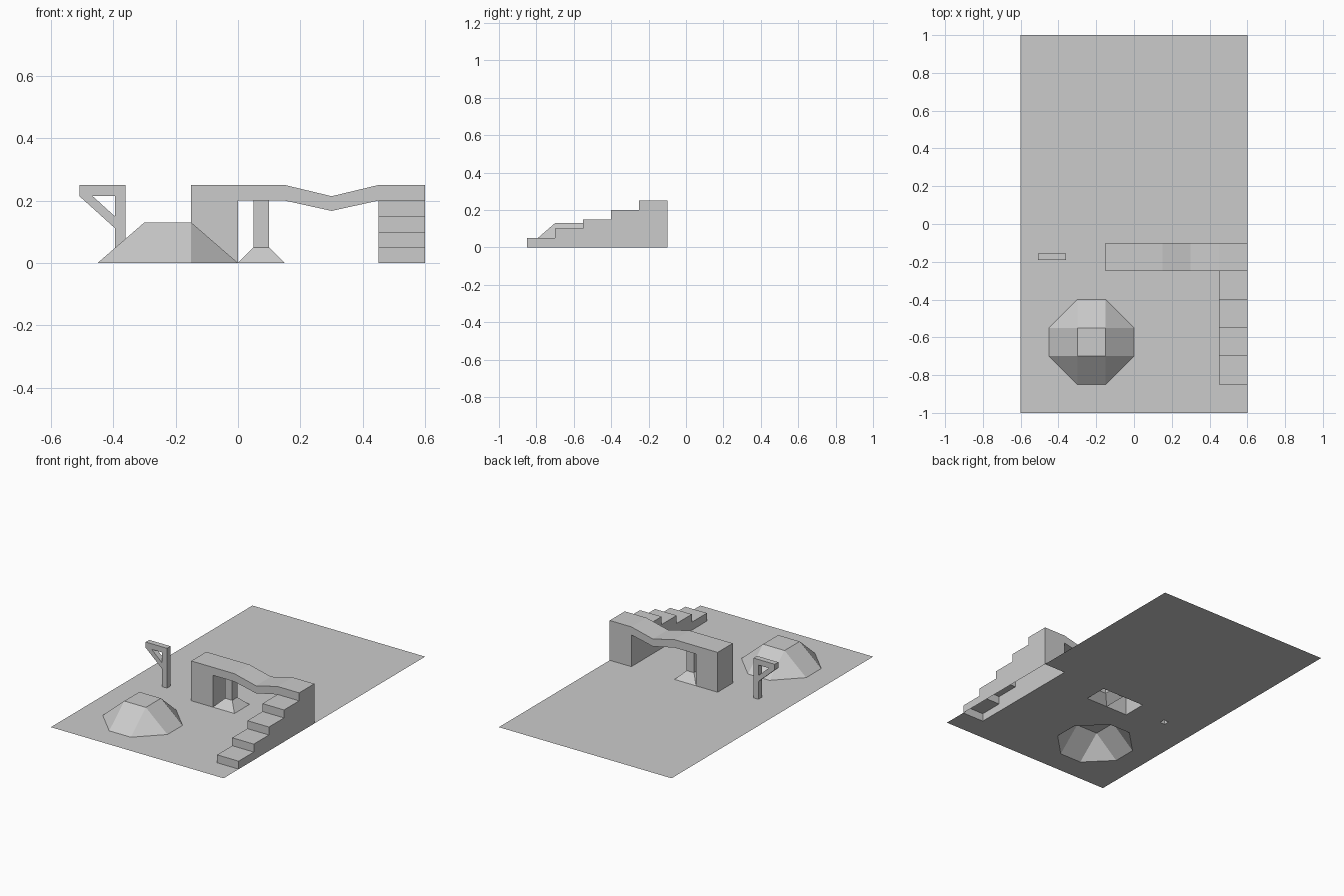
import bpy, bmesh
from mathutils import Vector

if "Cube" in bpy.data.objects:
    bpy.data.objects.remove(bpy.data.objects["Cube"])


def finish(name, bm, strip_base=True):
    """Merge coplanar triangles, leave the underside open, and make an object."""
    bmesh.ops.dissolve_limit(bm, angle_limit=0.01, verts=bm.verts[:], edges=bm.edges[:])
    bmesh.ops.recalc_face_normals(bm, faces=bm.faces[:])
    if strip_base:
        base = [f for f in bm.faces if all(abs(v.co.z) < 1e-5 for v in f.verts)]
        bmesh.ops.delete(bm, geom=base, context='FACES')
    mesh = bpy.data.meshes.new(name)
    bm.to_mesh(mesh)
    bm.free()
    obj = bpy.data.objects.new(name, mesh)
    bpy.context.collection.objects.link(obj)
    return obj


def fill(loops, place, normal):
    """Fill an outline (first loop) with holes (other loops)."""
    bm = bmesh.new()
    for loop in loops:
        vs = [bm.verts.new(place(a, b)) for a, b in loop]
        for i, v in enumerate(vs):
            bm.edges.new((v, vs[(i + 1) % len(vs)]))
    bmesh.ops.triangle_fill(bm, edges=bm.edges[:], use_beauty=True, normal=normal)
    return bm


def prism(name, loops, place, depth):
    """Extrude a filled profile along the depth vector."""
    bm = fill(loops, place, Vector(depth).normalized())
    ext = bmesh.ops.extrude_face_region(bm, geom=bm.faces[:], use_keep_orig=True)
    moved = [g for g in ext['geom'] if isinstance(g, bmesh.types.BMVert)]
    bmesh.ops.translate(bm, verts=moved, vec=depth)
    return finish(name, bm)


def rect(x0, x1, y0, y1):
    return [(x0, y0), (x1, y0), (x1, y1), (x0, y1)]


# Mound footprint, shared by the mound and the ground opening
octagon = [(-.3, -.85), (-.15, -.85), (0, -.7), (0, -.55),
           (-.15, -.4), (-.3, -.4), (-.45, -.55), (-.45, -.7)]

# Ground sheet, notched at the stairs and open beneath the other parts
outline = [(-.6, -1), (.6, -1), (.6, -.85), (.45, -.85),
           (.45, -.1), (.6, -.1), (.6, 1), (-.6, 1)]
ground = fill([outline, octagon, rect(-.15, .15, -.25, -.1),
               rect(-.395, -.36, -.19, -.155)],
              lambda x, y: (x, y, 0), (0, 0, 1))
bmesh.ops.recalc_face_normals(ground, faces=ground.faces[:])
for f in ground.faces:
    if f.normal.z < 0:
        f.normal_flip()
mesh = bpy.data.meshes.new("ground_sheet")
ground.to_mesh(mesh)
ground.free()
bpy.context.collection.objects.link(bpy.data.objects.new("ground_sheet", mesh))

# Faceted mound
bm = bmesh.new()
for x, y in octagon:
    bm.verts.new((x, y, 0))
for x, y in rect(-.3, -.15, -.7, -.55):
    bm.verts.new((x, y, .13))
bmesh.ops.convex_hull(bm, input=bm.verts[:])
finish("mound", bm)

# Stairs: five equal steps rising toward the back
steps = [(-.85, 0)]
for i in range(5):
    steps += [(-.85 + .15 * i, .05 * (i + 1)), (-.7 + .15 * i, .05 * (i + 1))]
steps.append((-.1, 0))
prism("stairs", [steps], lambda y, z: (.45, y, z), (.15, 0, 0))

# Bridge: end block and sagging deck
bridge = [(-.15, 0), (0, 0), (0, .2), (.15, .2), (.3, .167), (.45, .2),
          (.45, .25), (.3, .214), (.15, .25), (-.15, .25)]
prism("bridge", [bridge], lambda x, z: (x, -.25, z), (0, .15, 0))

# Pillar with a flared foot
bm = bmesh.new()
rings = [[bm.verts.new((.075 + sx * h, -.175 + sy * h, z))
          for sx, sy in rect(-1, 1, -1, 1)]
         for h, z in ((.075, 0), (.025, .05), (.025, .2))]
for lo, hi in zip(rings, rings[1:]):
    for i in range(4):
        j = (i + 1) % 4
        bm.faces.new((lo[i], lo[j], hi[j], hi[i]))
finish("pillar", bm)

# Braced post with a triangular opening
post = [(-.395, 0), (-.36, 0), (-.36, .25), (-.508, .25), (-.508, .214), (-.395, .112)]
gap = [(-.395, .15), (-.395, .215), (-.467, .215)]
prism("braced_post", [post, gap], lambda x, z: (x, -.19, z), (0, .035, 0))
